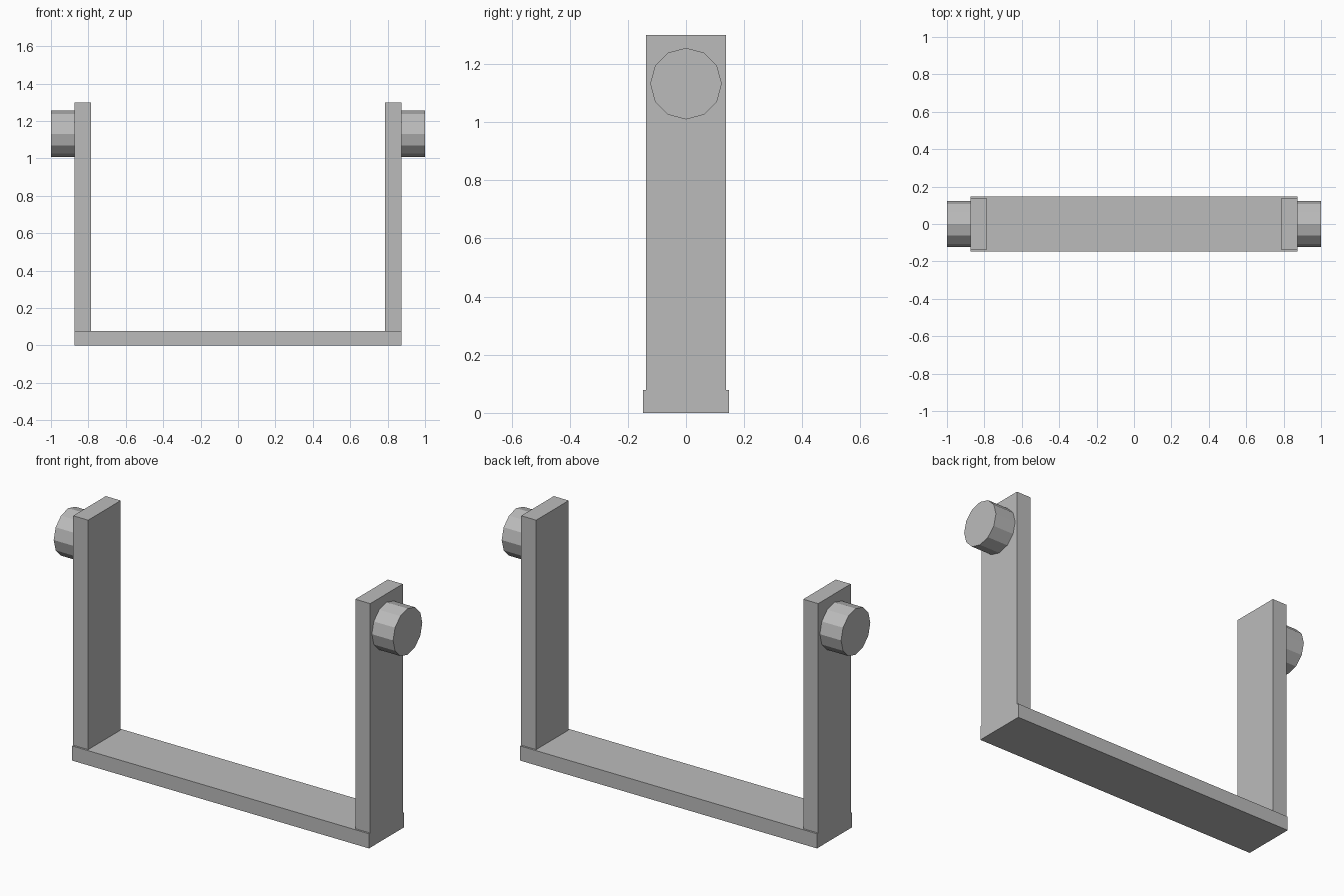
import bpy
from math import pi

if "Cube" in bpy.data.objects:
    bpy.data.objects.remove(bpy.data.objects["Cube"], do_unlink=True)

# Single plain metal colour
grey = bpy.data.materials.new("grey_metal")
grey.use_nodes = True
colour = (0.5, 0.5, 0.5, 1)
grey.diffuse_color = colour
grey.node_tree.nodes["Principled BSDF"].inputs["Base Color"].default_value = colour


def finish(name):
    obj = bpy.context.object
    obj.name = name
    obj.data.materials.append(grey)
    return obj


def box(name, centre, size):
    bpy.ops.mesh.primitive_cube_add(size=1, location=centre)
    obj = finish(name)
    obj.scale = size
    bpy.ops.object.transform_apply(location=False, rotation=False, scale=True)


# Base bar
box("base_bar", (0, 0, 0.039), (1.75, 0.294, 0.078))

# Upright arms, each with a twelve-sided pivot peg on its outer face
for side, s in (("left", 1), ("right", -1)):
    box(side + "_arm", (s * 0.831, 0, 0.689), (0.088, 0.274, 1.222))
    bpy.ops.mesh.primitive_cylinder_add(
        vertices=12, radius=0.123, depth=0.125,
        location=(s * 0.9375, 0, 1.132), rotation=(0, pi / 2, 0))
    finish(side + "_peg")
